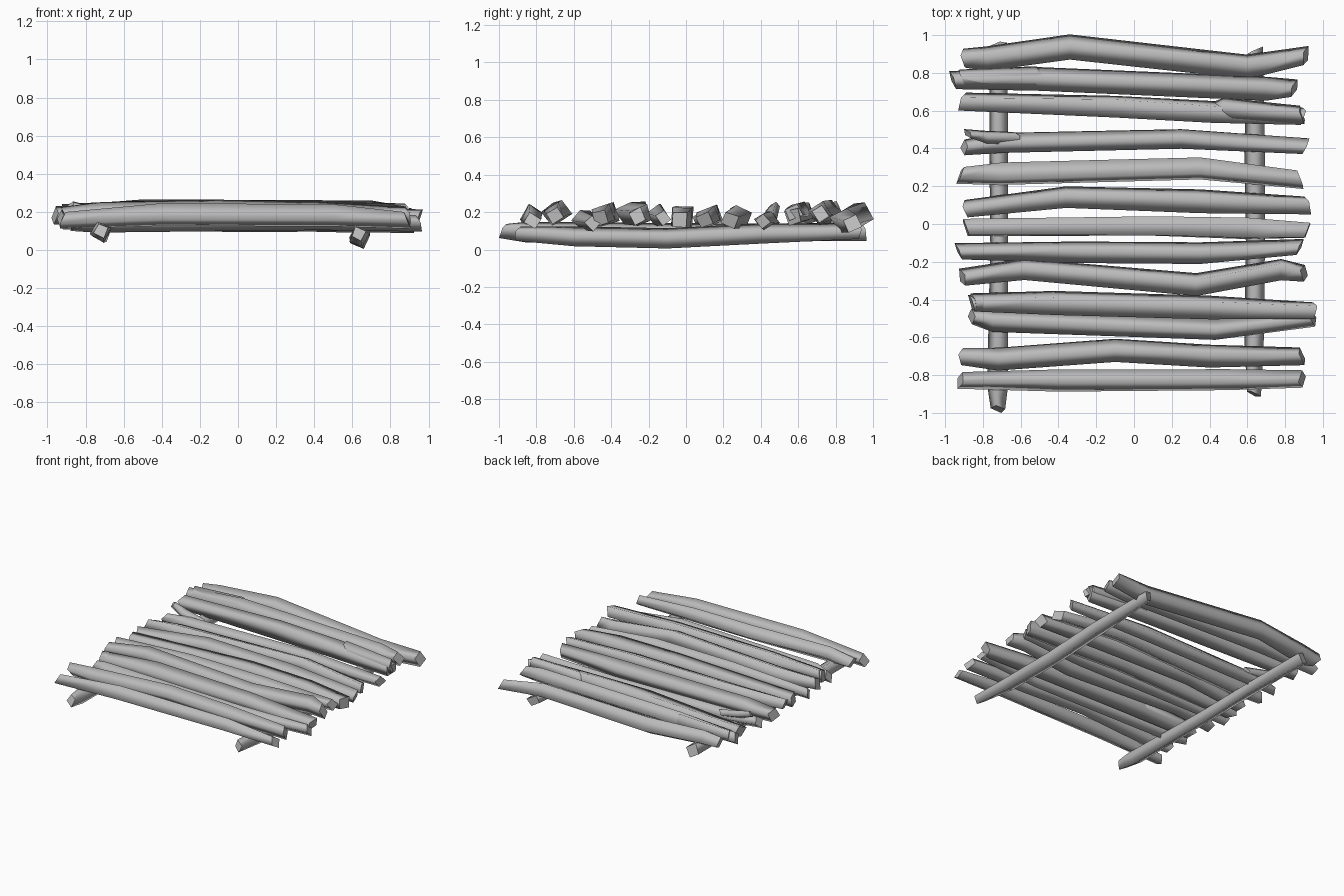
import bpy, bmesh, math, random
from mathutils import Vector

random.seed(7)
cube = bpy.data.objects.get("Cube")
if cube:
    bpy.data.objects.remove(cube, do_unlink=True)

wood = bpy.data.materials.new("weathered_grey")
wood.use_nodes = True
grey = (0.5, 0.5, 0.5, 1)
wood.diffuse_color = grey
wood.node_tree.nodes["Principled BSDF"].inputs["Base Color"].default_value = grey


def branch(name, path, turn=20, slant=0.02, sides=4):
    """Loft a rough squared section along (x, y, z, radius) points, with hewn slanted ends."""
    bm = bmesh.new()
    points = [Vector(p[:3]) for p in path]
    along = (points[-1] - points[0]).normalized()
    across = along.cross(Vector((0, 0, 1))).normalized()
    up = across.cross(along)
    turn = math.radians(turn)
    swell = 1.03 / max(math.cos(turn), math.sin(turn))
    rings = []
    for i, (centre, p) in enumerate(zip(points, path)):
        end = -1 if i == 0 else 1 if i == len(path) - 1 else 0
        lean = random.uniform(0, math.tau)
        ring = []
        for k in range(sides):
            a = turn + math.tau * k / sides + random.uniform(-0.15, 0.15)
            reach = p[3] * swell * random.uniform(0.98, 1.1)
            offset = (across * math.cos(a) + up * math.sin(a)) * reach
            cut = along * end * slant * (math.cos(a - lean) - 1)
            ring.append(bm.verts.new(centre + offset + cut))
        rings.append(ring)
    for a, b in zip(rings, rings[1:]):
        for k in range(sides):
            n = (k + 1) % sides
            bm.faces.new((a[k], a[n], b[n], b[k])).smooth = True
    caps = [bm.faces.new(rings[0][::-1]), bm.faces.new(rings[-1])]
    # Rounded grain along the sides, crisp saw cuts at the ends
    for cap in caps:
        for edge in cap.edges:
            edge.smooth = False
    bmesh.ops.recalc_face_normals(bm, faces=bm.faces)
    mesh = bpy.data.meshes.new(name)
    bm.to_mesh(mesh)
    bm.free()
    mesh.materials.append(wood)
    bpy.context.collection.objects.link(bpy.data.objects.new(name, mesh))


def slat(name, height, radius, turn, *bends, bow=0.025, tilt=0.0):
    """Cross slat: plan-view bends, bowed upward in the middle and thinner at its tips."""
    path = []
    for i, (x, y) in enumerate(bends):
        tip = i in (0, len(bends) - 1)
        z = height + bow * (0.5 - x * x) + tilt * x
        path.append((x, y, z, radius * (0.8 if tip else 1.05)))
    branch(name, path, turn)


# Cross slats, back to front
slat("slat_back", .165, .058, 20, (-.92, .88), (-.78, .875), (-.34, .94), (.6, .835), (.93, .89), tilt=-.02)
slat("slat_second", .195, .056, 10, (-.98, .765), (-.5, .765), (.7, .715), (.87, .72))
slat("slat_third", .185, .052, 30, (-.93, .65), (-.1, .62), (.42, .595), (.91, .57))
slat("slat_fourth", .15, .048, 10, (-.92, .405), (-.7, .43), (.25, .45), (.93, .41), bow=0)
slat("slat_fifth", .165, .052, 65, (-.94, .26), (-.7, .265), (.35, .29), (.9, .235))
slat("slat_sixth", .17, .053, 20, (-.91, .08), (-.36, .14), (.35, .12), (.94, .1))
slat("slat_middle", .17, .049, 50, (-.91, -.02), (.1, -.01), (.6, -.025), (.94, -.03))
slat("slat_eighth", .175, .05, 10, (-.95, -.145), (-.3, -.15), (.35, -.155), (.9, -.12))
slat("slat_ninth", .188, .054, 20, (-.93, -.28), (-.58, -.24), (.33, -.32), (.78, -.24), (.92, -.26))
slat("slat_tenth", .178, .054, 30, (-.88, -.42), (-.4, -.415), (.4, -.44), (.97, -.46))
slat("slat_eleventh", .15, .05, 0, (-.88, -.49), (-.75, -.515), (.43, -.56), (.97, -.5))
slat("slat_twelfth", .19, .054, 10, (-.93, -.7), (-.72, -.715), (-.1, -.67), (.4, -.7), (.91, -.7))
slat("slat_front", .17, .052, 75, (-.94, -.83), (-.4, -.83), (.5, -.825), (.91, -.82), bow=.045)

# Split fork and thick splinters that widen some slats
branch("fork_fourth", [(-.9, .48, .24, .022), (-.78, .46, .2, .03), (-.6, .45, .16, .03)])
branch("splinter_second", [(-.93, .775, .2, .042), (-.52, .78, .21, .048), (-.42, .765, .19, .035)])
branch("splinter_third", [(.4, .61, .19, .035), (.47, .615, .205, .05), (.91, .575, .2, .043)])
branch("splinter_tenth", [(-.87, -.415, .18, .042), (-.42, -.405, .185, .048), (-.35, -.42, .18, .035)])

# Long rails underneath
branch("left_rail", [(.635, -.92, .085, .036), (.635, -.6, .07, .049), (.64, -.1, .06, .05),
                     (.64, .4, .085, .05), (.64, .94, .1, .038)])
branch("right_rail", [(-.72, -1, .1, .035), (-.72, -.85, .095, .05), (-.715, -.1, .09, .046),
                      (-.715, .45, .092, .047), (-.72, .97, .095, .045)])
